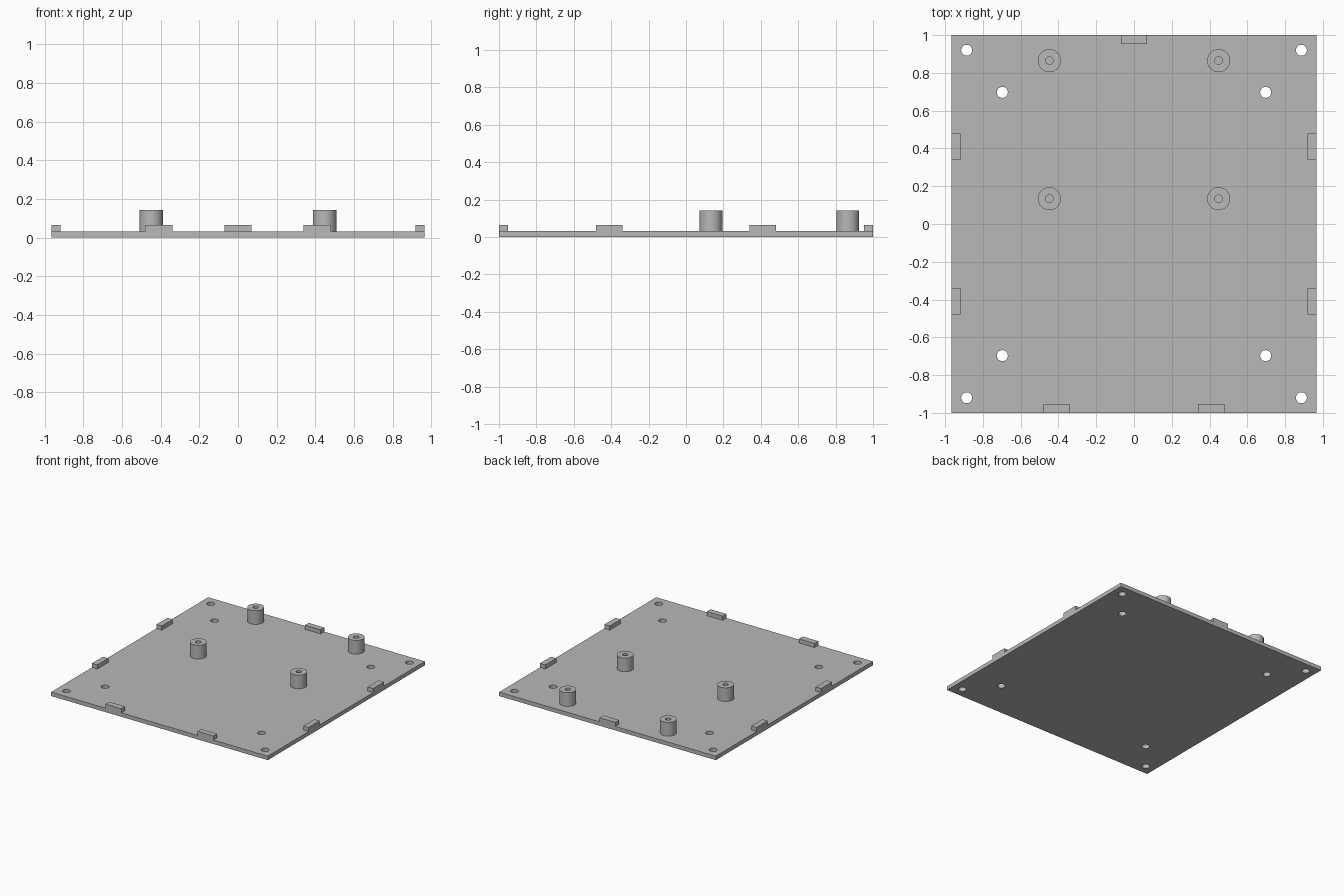
import bpy
import bmesh
from mathutils import Matrix

old = bpy.data.objects.get("Cube")
if old:
    bpy.data.objects.remove(old, do_unlink=True)

HALF_X, HALF_Y = 0.966, 1.0
PLATE_TOP, TAB_TOP, POST_TOP = 0.032, 0.065, 0.142
TAB_LENGTH, TAB_DEPTH = 0.14, 0.048
SEGMENTS = 48

grey = bpy.data.materials.new("plain grey")
grey.use_nodes = True
colour = (0.48, 0.48, 0.48, 1)
grey.diffuse_color = colour
grey.node_tree.nodes["Principled BSDF"].inputs["Base Color"].default_value = colour


def make_object(name, bm):
    bmesh.ops.recalc_face_normals(bm, faces=bm.faces)
    mesh = bpy.data.meshes.new(name)
    bm.to_mesh(mesh)
    bm.free()
    mesh.materials.append(grey)
    obj = bpy.data.objects.new(name, mesh)
    bpy.context.collection.objects.link(obj)
    return obj


def smooth(obj):
    bpy.ops.object.select_all(action="DESELECT")
    obj.select_set(True)
    bpy.context.view_layer.objects.active = obj
    bpy.ops.object.shade_smooth_by_angle(angle=0.6)


def box(name, x, y, width, depth, bottom, top):
    bm = bmesh.new()
    place = Matrix.Translation((x, y, (bottom + top) / 2))
    size = Matrix.Diagonal((width, depth, top - bottom, 1))
    bmesh.ops.create_cube(bm, size=1, matrix=place @ size)
    return make_object(name, bm)


def post(name, x, y):
    """Round standoff with a blind screw hole, turned from a profile."""
    bm = bmesh.new()
    profile = [(0, PLATE_TOP + 0.001), (0.02, PLATE_TOP + 0.001),
               (0.02, POST_TOP), (0.061, POST_TOP), (0.061, PLATE_TOP)]
    verts = [bm.verts.new((r, 0, z)) for r, z in profile]
    edges = [bm.edges.new(pair) for pair in zip(verts, verts[1:])]
    bmesh.ops.spin(bm, geom=verts + edges, axis=(0, 0, 1), cent=(0, 0, 0),
                   angle=6.283185307, steps=SEGMENTS)
    bmesh.ops.remove_doubles(bm, verts=bm.verts, dist=0.0001)
    bmesh.ops.translate(bm, verts=bm.verts, vec=(x, y, 0))
    smooth(make_object(name, bm))


# Base plate with eight through holes
plate = box("base_plate", 0, 0, 2 * HALF_X, 2 * HALF_Y, 0, PLATE_TOP)
bm = bmesh.new()
for x, y in ((0.886, 0.92), (0.697, 0.697)):
    for sx in (-1, 1):
        for sy in (-1, 1):
            bmesh.ops.create_cone(bm, cap_ends=True, segments=SEGMENTS,
                                  radius1=0.029, radius2=0.029, depth=0.2,
                                  matrix=Matrix.Translation((sx * x, sy * y, 0)))
cutter = make_object("hole_cutter", bm)
cutter.hide_render = True
cut = plate.modifiers.new("holes", "BOOLEAN")
cut.operation = "DIFFERENCE"
cut.solver = "EXACT"
cut.object = cutter
bpy.context.view_layer.objects.active = plate
bpy.ops.object.modifier_apply(modifier=cut.name)
bpy.data.objects.remove(cutter, do_unlink=True)
smooth(plate)

# Standoffs and edge tabs, mirrored left and right
for side, s in (("left", 1), ("right", -1)):
    post(f"rear_post_{side}", s * 0.448, 0.865)
    post(f"middle_post_{side}", s * 0.448, 0.134)
    for end, e in (("rear", 1), ("front", -1)):
        box(f"{end}_side_tab_{side}", s * (HALF_X - TAB_DEPTH / 2), e * 0.41,
            TAB_DEPTH, TAB_LENGTH, PLATE_TOP, TAB_TOP)
    box(f"front_tab_{side}", s * 0.41, -HALF_Y + TAB_DEPTH / 2,
        TAB_LENGTH, TAB_DEPTH, PLATE_TOP, TAB_TOP)
box("rear_tab", 0, HALF_Y - TAB_DEPTH / 2, TAB_LENGTH, TAB_DEPTH, PLATE_TOP, TAB_TOP)
